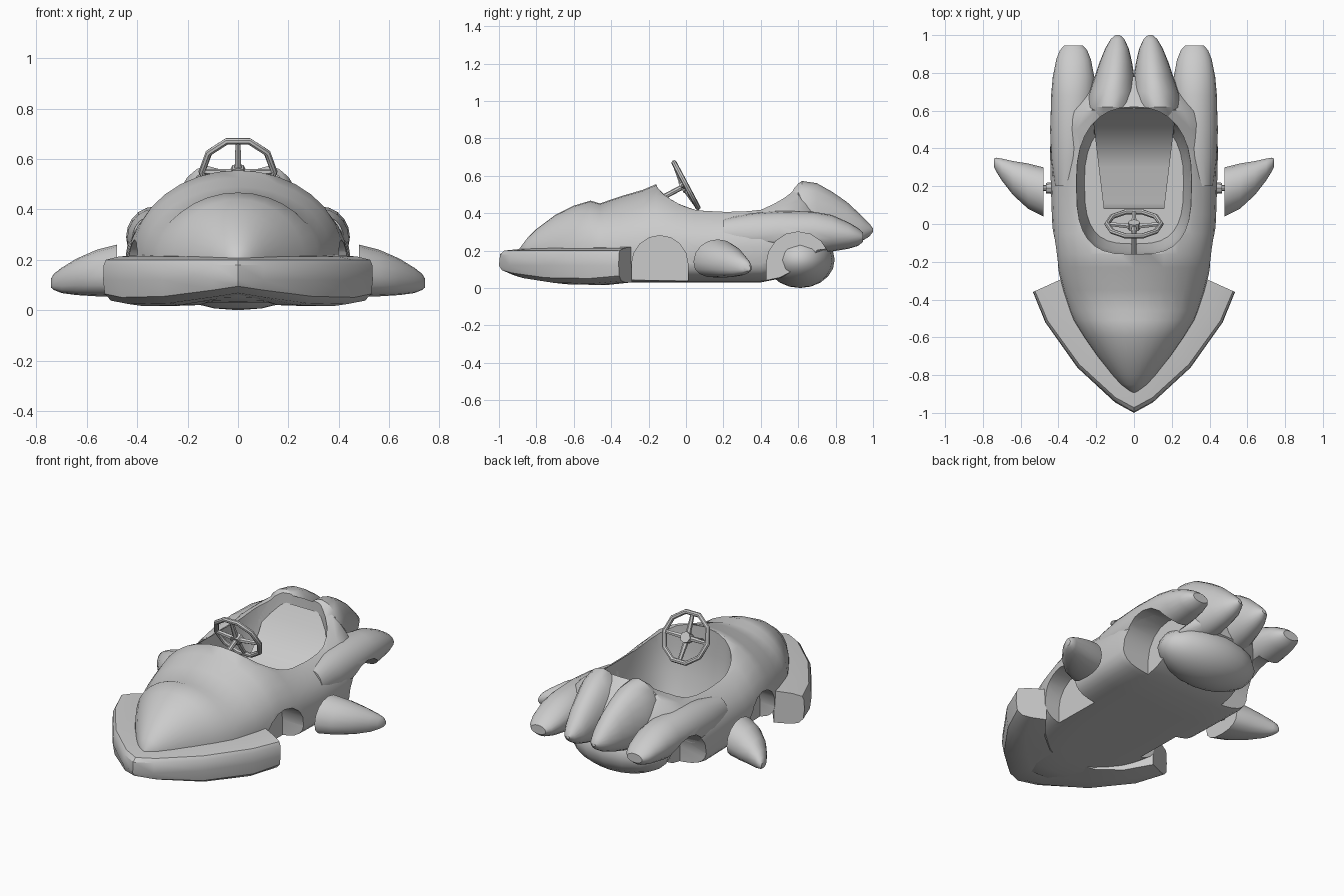
import bpy, bmesh
from math import cos, sin, pi, radians
from mathutils import Vector

cube = bpy.data.objects.get("Cube")
if cube:
    bpy.data.objects.remove(cube)

grey = bpy.data.materials.new("plain grey")
grey.use_nodes = True
grey.diffuse_color = (0.6, 0.6, 0.6, 1)
grey.node_tree.nodes["Principled BSDF"].inputs["Base Color"].default_value = (0.6, 0.6, 0.6, 1)
parts = []


def register(ob, name):
    ob.name = name
    ob.data.materials.append(grey)
    parts.append(ob)
    return ob


def skin(name, rings):
    """Closed surface through equal-length rings, capped at both ends."""
    bm = bmesh.new()
    loops = [[bm.verts.new(p) for p in ring] for ring in rings]
    n = len(loops[0])
    for a, b in zip(loops, loops[1:]):
        for i in range(n):
            j = (i + 1) % n
            bm.faces.new((a[i], a[j], b[j], b[i]))
    bm.faces.new(loops[0])
    bm.faces.new(loops[-1])
    bmesh.ops.recalc_face_normals(bm, faces=bm.faces)
    mesh = bpy.data.meshes.new(name)
    bm.to_mesh(mesh)
    bm.free()
    ob = bpy.data.objects.new(name, mesh)
    bpy.context.collection.objects.link(ob)
    return ob


def loft(name, stations, n=24, low=1.0, along_x=False, side=1):
    """Stations: position, sideways centre, half width, widest z, top z, bottom z."""
    rings = []
    for p, c, w, mid, top, bot in stations:
        ring = []
        for i in range(n):
            u, v = cos(2 * pi * i / n), sin(2 * pi * i / n)
            if v < -1e-6:
                u = abs(u) ** low * (1 if u > 0 else -1)
                z = mid - (mid - bot) * abs(v) ** low
            else:
                z = mid + (top - mid) * v
            s = c + w * u
            ring.append((side * p, s, z) if along_x else (side * s, p, z))
        rings.append(ring)
    return register(skin(name, rings), name)


def prism(name, outline, x0, x1):
    return skin(name, [[(x, y, z) for y, z in outline] for x in (x0, x1)])


def rod(name, a, b, r, r2=None, sides=8):
    a, b = Vector(a), Vector(b)
    bpy.ops.mesh.primitive_cone_add(vertices=sides, radius1=r, radius2=r2 or r,
                                    depth=(b - a).length, location=(a + b) / 2)
    ob = bpy.context.object
    ob.rotation_euler = (b - a).to_track_quat('Z', 'Y').to_euler()
    return register(ob, name)


def cut(ob, cutters):
    for c in cutters:
        mod = ob.modifiers.new("cut", 'BOOLEAN')
        mod.operation, mod.solver, mod.object = 'DIFFERENCE', 'EXACT', c
        bpy.context.view_layer.objects.active = ob
        bpy.ops.object.modifier_apply(modifier=mod.name)


# Main shell: nose, hood, cockpit flanks and tail
body = loft("body", [
    (-.895, 0, .012, .19, .205, .15), (-.85, 0, .07, .19, .265, .08),
    (-.8, 0, .115, .19, .315, .05), (-.7, 0, .195, .19, .39, .035),
    (-.6, 0, .265, .19, .44, .03), (-.51, 0, .32, .2, .467, .03),
    (-.46, 0, .34, .2, .452, .03), (-.35, 0, .375, .21, .49, .03),
    (-.23, 0, .405, .22, .525, .03), (-.16, 0, .415, .22, .555, .03),
    (-.05, 0, .43, .22, .52, .03), (.05, 0, .435, .22, .49, .03),
    (.2, 0, .44, .22, .48, .03), (.4, 0, .445, .22, .48, .03),
    (.5, 0, .43, .23, .515, .05), (.6, 0, .37, .24, .565, .1),
    (.68, 0, .29, .26, .5, .15), (.78, 0, .18, .29, .4, .22)], n=32, low=.45)

# Cutters: cockpit well and wheel arches
well_rings = []
for z, k in ((.8, 1), (.4, 1), (.25, .96), (.12, .86)):
    ring = []
    for i in range(32):
        u, v = cos(2 * pi * i / 32), sin(2 * pi * i / 32)
        power = .65 if v < 0 else .85
        x = .305 * abs(u) ** power * (1 if u > 0 else -1)
        y = .23 + .39 * abs(v) ** power * (1 if v > 0 else -1)
        ring.append((x * k, .23 + (y - .23) * k, z))
    well_rings.append(ring)
cockpit_cutter = skin("cockpit_cutter", well_rings)


def arch(yc, zc, r):
    arc = [(yc + r * cos(pi * i / 8), zc + r * sin(pi * i / 8)) for i in range(9)]
    return [(yc + r, -.2)] + arc + [(yc - r, -.2)]


arches = []
for s in (1, -1):
    arches.append(prism("front_arch_cutter", arch(-.14, .13, .15), s * .29, s * .7))
    arches.append(prism("rear_arch_cutter", arch(.6, .13, .17), s * .26, s * .7))
cut(body, [cockpit_cutter] + arches)

# Twin tail lobes, rear fenders, side fins and their mounts
for s, label in ((1, "left"), (-1, "right")):
    lobe = loft(label + "_tail_lobe", [
        (.5, .12, .11, .34, .47, .24), (.56, .12, .13, .34, .53, .22),
        (.62, .12, .138, .34, .572, .2), (.7, .113, .125, .33, .56, .19),
        (.78, .103, .105, .33, .515, .2), (.86, .096, .085, .32, .46, .22),
        (.93, .09, .062, .31, .395, .245), (.98, .087, .035, .31, .345, .275),
        (1.0, .086, .012, .31, .318, .3)], n=20, side=s)
    cut(lobe, [cockpit_cutter])
    fender = loft(label + "_rear_fender", [
        (.2, .35, .07, .28, .37, .22), (.35, .335, .105, .28, .4, .18),
        (.5, .327, .117, .29, .412, .17), (.68, .322, .117, .3, .408, .18),
        (.78, .32, .11, .295, .39, .195), (.87, .32, .092, .285, .35, .21),
        (.92, .32, .072, .275, .32, .225), (.945, .32, .05, .27, .298, .245)],
        n=20, side=s)
    cut(fender, [cockpit_cutter] + arches)
    loft(label + "_side_fin", [
        (.48, .17, .13, .14, .26, .055), (.56, .2, .12, .135, .24, .055),
        (.64, .243, .09, .13, .205, .06), (.7, .288, .058, .12, .168, .068),
        (.73, .315, .036, .11, .145, .08), (.742, .325, .02, .105, .125, .09)],
        n=16, low=.8, along_x=True, side=s)
    rod(label + "_fin_mount", (s * .39, .19, .15), (s * .465, .19, .15), .034, .028)
    rod(label + "_fin_pin", (s * .45, .19, .15), (s * .5, .19, .15), .016)

# Wrap-around front bumper, one half mirrored into the other
half = [(0, -1, 0, -.6, .06), (.1, -.945, .06, -.58, .045), (.3, -.76, .16, -.52, .02),
        (.47, -.52, .28, -.42, .016), (.535, -.36, .38, -.29, .03)]
bumper = []
for s, rows in ((-1, half[:0:-1]), (1, half)):
    for ox, oy, ix, iy, bot in rows:
        section = ((0, .22), (.6, .213), (.93, .2), (.985, .18), (1, .12),
                   (.96, bot + .035), (.8, bot + .008), (.5, bot), (0, bot))
        bumper.append([(s * (ix + (ox - ix) * t), iy + (oy - iy) * t, z)
                       for t, z in section])
register(skin("front_bumper", bumper), "front_bumper")

# Rounded belly under the tail
bpy.ops.mesh.primitive_uv_sphere_add(segments=16, ring_count=10, radius=1,
                                     location=(0, .61, .15))
belly = register(bpy.context.object, "rear_belly")
belly.scale = (.31, .185, .15)

# Scooped seat, narrower toward the front
seat = register(prism("seat", [(.08, .11), (.08, .19), (.11, .205), (.3, .2), (.42, .26),
                               (.5, .34), (.56, .42), (.605, .5), (.62, .11)], -1, 1), "seat")
for v in seat.data.vertices:
    v.co.x *= .16 + .12 * (v.co.y - .08)

# Steering wheel with four spokes, hub and column
hub = Vector((0, 0, .55))
axis = Vector((0, .88, .47))
bpy.ops.mesh.primitive_torus_add(major_segments=10, minor_segments=8, major_radius=.143,
                                 minor_radius=.014, location=hub,
                                 rotation=(radians(-62), 0, 0))
register(bpy.context.object, "steering_wheel_rim")
across, up = Vector((1, 0, 0)), Vector((0, -.47, .88))
for i, d in enumerate((across, up, -across, -up)):
    rod("steering_spoke_%d" % (i + 1), hub - axis * .015, hub + d * .14, .016, .011, 6)
rod("steering_hub", hub - axis * .03, hub + axis * .01, .032)
rod("steering_column", hub - axis * .2, hub, .014)

# Remove cutters and smooth the curved surfaces
for c in [cockpit_cutter] + arches:
    bpy.data.objects.remove(c)
bpy.ops.object.select_all(action='DESELECT')
for ob in parts:
    ob.select_set(True)
bpy.context.view_layer.objects.active = body
bpy.ops.object.shade_smooth_by_angle(angle=radians(38))
